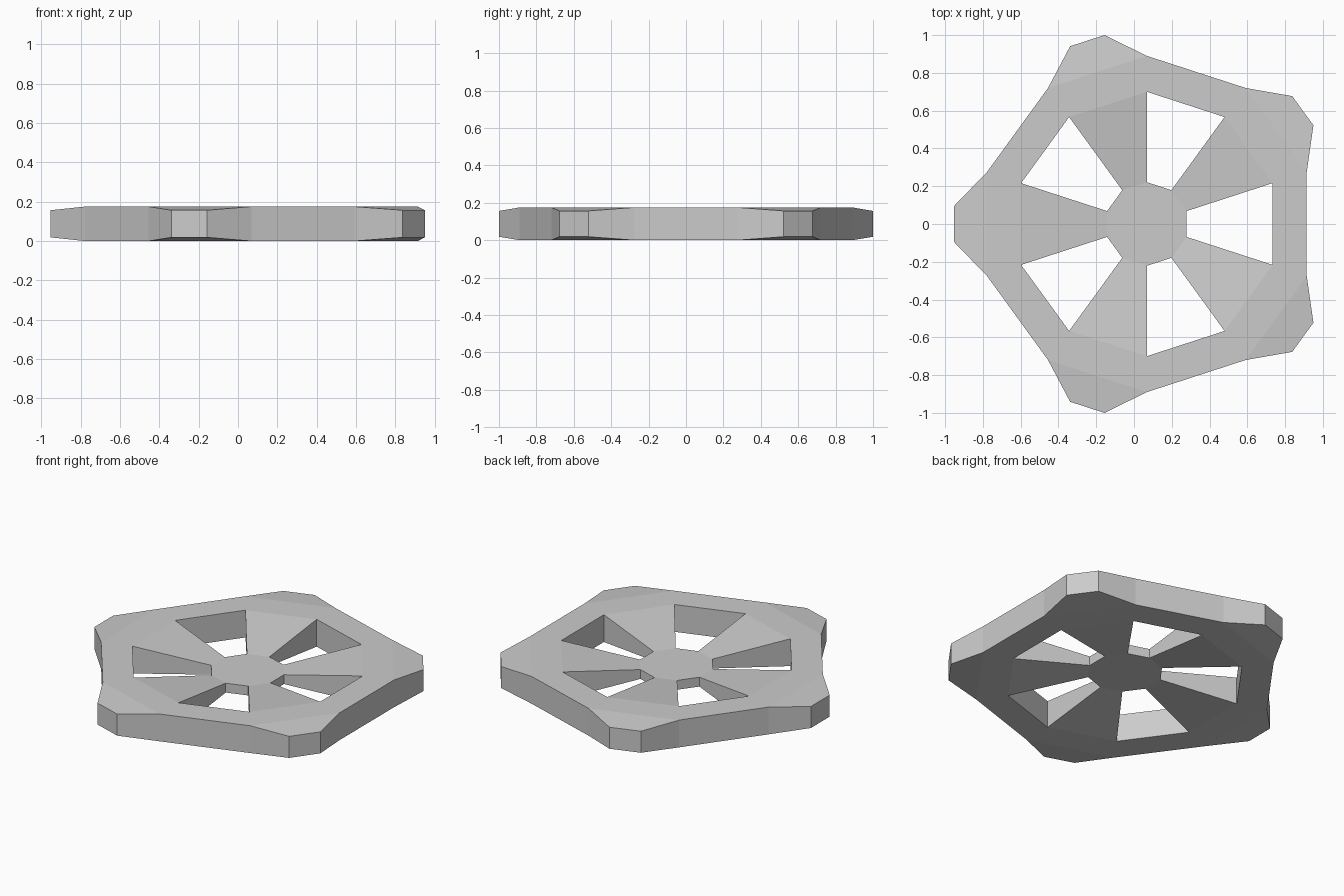
import bpy, bmesh
from math import radians, sin, cos

if "Cube" in bpy.data.objects:
    bpy.data.objects.remove(bpy.data.objects["Cube"])

CX = 0.068          # offset that centres the five-lobed outline on x
MID = 0.0875        # mid-plane height

grey = bpy.data.materials.new("grey_metal")
grey.diffuse_color = (0.6, 0.6, 0.6, 1)
grey.use_nodes = True
grey.node_tree.nodes["Principled BSDF"].inputs["Base Color"].default_value = grey.diffuse_color

bm = bmesh.new()


def pair(radius, degrees, half):
    """Top and bottom vertex at a polar position."""
    a = radians(degrees)
    x, y = CX + radius * cos(a), radius * sin(a)
    return [bm.verts.new((x, y, MID + half)), bm.verts.new((x, y, MID - half))]


def slab(*pairs):
    """Matching top and bottom faces."""
    bm.faces.new([p[0] for p in pairs])
    bm.faces.new([p[1] for p in reversed(pairs)])


# Ten-sided rings: thin hub, inner rim edge, outer rim edge
hub, inner, outer = ([pair(r, 18 + 36 * i, h) for i in range(10)]
                     for r, h in ((0.2214, 0.030), (0.70, 0.0875), (0.89, 0.0875)))

slab(*hub)
for i in range(10):
    j = (i + 1) % 10
    slab(inner[i], outer[i], outer[j], inner[j])            # rim
    if i % 2 == 0:
        slab(hub[i], inner[i], inner[j], hub[j])            # sloping spoke
        mid = 36 + 36 * i
        tips = [pair(1.025, mid + s * 5.35, 0.069) for s in (-1, 1)]
        slab(outer[i], tips[0], tips[1], outer[j])          # outer lobe

# Side walls join every open top edge to the edge below it
bm.verts.index_update()
verts = list(bm.verts)
for e in [e for e in bm.edges if e.is_boundary and e.verts[0].index % 2 == 0]:
    a, b = e.verts
    bm.faces.new((a, b, verts[b.index + 1], verts[a.index + 1]))
bmesh.ops.recalc_face_normals(bm, faces=bm.faces)

mesh = bpy.data.meshes.new("spoked_wheel")
bm.to_mesh(mesh)
bm.free()
mesh.materials.append(grey)
bpy.context.collection.objects.link(bpy.data.objects.new("spoked_wheel", mesh))
